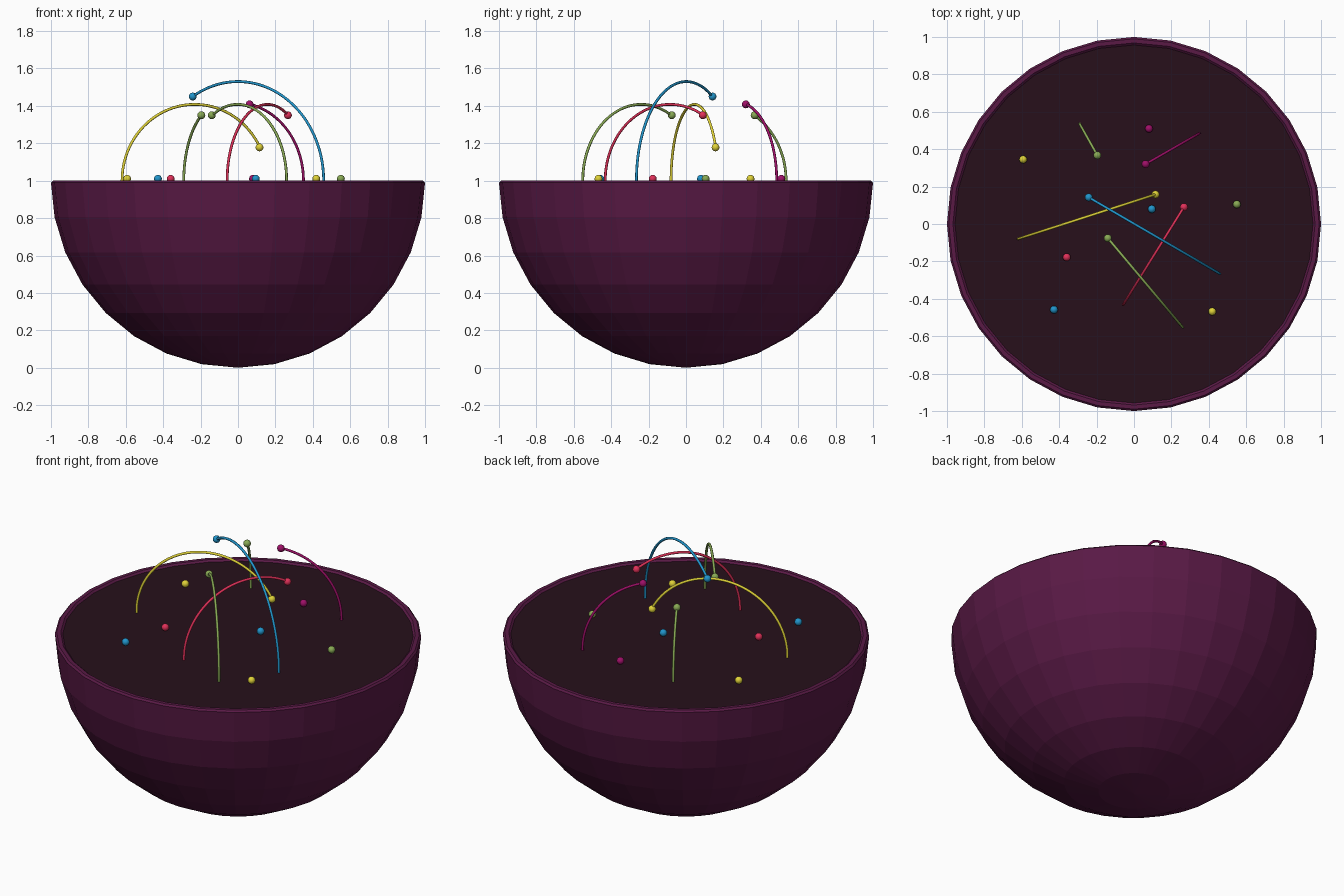
import bpy, bmesh, math
from mathutils import Vector

if "Cube" in bpy.data.objects:
    bpy.data.objects.remove(bpy.data.objects["Cube"])


def material(name, rgb):
    m = bpy.data.materials.new(name)
    m.diffuse_color = (*rgb, 1)
    m.use_nodes = True
    m.node_tree.nodes["Principled BSDF"].inputs["Base Color"].default_value = m.diffuse_color
    return m


PLUM = material("plum", (0.1, 0.01, 0.06))
DARK = material("dark_plum", (0.02, 0.005, 0.011))
BLUE = material("blue", (0.015, 0.3, 0.6))
YELLOW = material("yellow", (0.75, 0.65, 0.04))
RED = material("red", (0.75, 0.03, 0.1))
GREEN = material("green", (0.25, 0.4, 0.09))
PURPLE = material("purple", (0.35, 0.005, 0.14))


def lathe(name, profile, mat, steps=32):
    """Spin an (r, z) profile around z, flat shaded."""
    bm = bmesh.new()
    pts = [bm.verts.new((r, 0, z)) for r, z in profile]
    edges = [bm.edges.new(p) for p in zip(pts, pts[1:])]
    bmesh.ops.spin(bm, geom=pts + edges, cent=(0, 0, 0), axis=(0, 0, 1),
                   angle=math.tau, steps=steps, use_duplicate=False)
    bmesh.ops.remove_doubles(bm, verts=bm.verts[:], dist=1e-4)
    bmesh.ops.recalc_face_normals(bm, faces=bm.faces[:])
    me = bpy.data.meshes.new(name)
    bm.to_mesh(me)
    bm.free()
    ob = bpy.data.objects.new(name, me)
    me.materials.append(mat)
    bpy.context.collection.objects.link(ob)
    return ob


def ball(name, loc, mat):
    bpy.ops.mesh.primitive_uv_sphere_add(segments=16, ring_count=8, radius=0.021, location=loc)
    ob = bpy.context.object
    ob.name = name
    ob.data.materials.append(mat)
    bpy.ops.object.shade_smooth()


def arc(name, start, end, height, radius, mat):
    """Thin tube along a vertical circle rising from start, tipped with a ball."""
    a, b = Vector((*start, 1)), Vector((*end, 1))
    d = (b - a).normalized()
    along = (b - a).length - radius
    last = math.atan2(height, -along)
    first = -0.02
    n = 40
    cu = bpy.data.curves.new(name, 'CURVE')
    cu.dimensions = '3D'
    cu.bevel_depth = 0.0075
    cu.bevel_resolution = 2
    cu.use_fill_caps = True
    sp = cu.splines.new('POLY')
    sp.points.add(n)
    for i, p in enumerate(sp.points):
        t = first + (last - first) * i / n
        q = a + d * radius * (1 - math.cos(t)) + Vector((0, 0, radius * math.sin(t)))
        p.co = (*q, 1)
    cu.materials.append(mat)
    ob = bpy.data.objects.new(name, cu)
    bpy.context.collection.objects.link(ob)
    ball(name + "_tip", (*end, 1 + height), mat)


# Bowl: faceted hemisphere with thickness and a small bevelled rim
ANG = [math.pi / 16 * i for i in range(9)]
outer = [(math.sin(t), 1 - math.cos(t)) for t in ANG[:-1]] + [(1, 0.99)]
rim = [(0.99, 1.0), (0.968, 1.0)]
inner = [(0.957 * math.sin(t), 0.99 - 0.957 * math.cos(t)) for t in reversed(ANG)]
lathe("bowl", outer + rim + inner, PLUM)

# Flat dark surface filling the bowl
lathe("surface", [(0, 0.99), (0.958, 0.99)], DARK)

# Balls resting on the surface
for i, (x, y, m) in enumerate([
        (-0.593, 0.345, YELLOW), (0.08, 0.51, PURPLE), (0.095, 0.08, BLUE),
        (0.55, 0.105, GREEN), (-0.36, -0.178, RED), (-0.428, -0.458, BLUE),
        (0.418, -0.468, YELLOW)]):
    ball(f"resting_ball_{i + 1}", (x, y, 1.01), m)

# Leaping arcs
arc("blue_arc", (0.458, -0.265), (-0.242, 0.142), 0.45, 0.53, BLUE)
arc("yellow_arc", (-0.62, -0.08), (0.115, 0.158), 0.178, 0.408, YELLOW)
arc("red_arc", (-0.058, -0.432), (0.267, 0.09), 0.35, 0.408, RED)
arc("green_arc_front", (0.26, -0.552), (-0.14, -0.076), 0.35, 0.408, GREEN)
arc("green_arc_back", (-0.29, 0.535), (-0.196, 0.367), 0.35, 0.412, GREEN)
arc("purple_arc", (0.35, 0.485), (0.062, 0.32), 0.408, 0.418, PURPLE)
